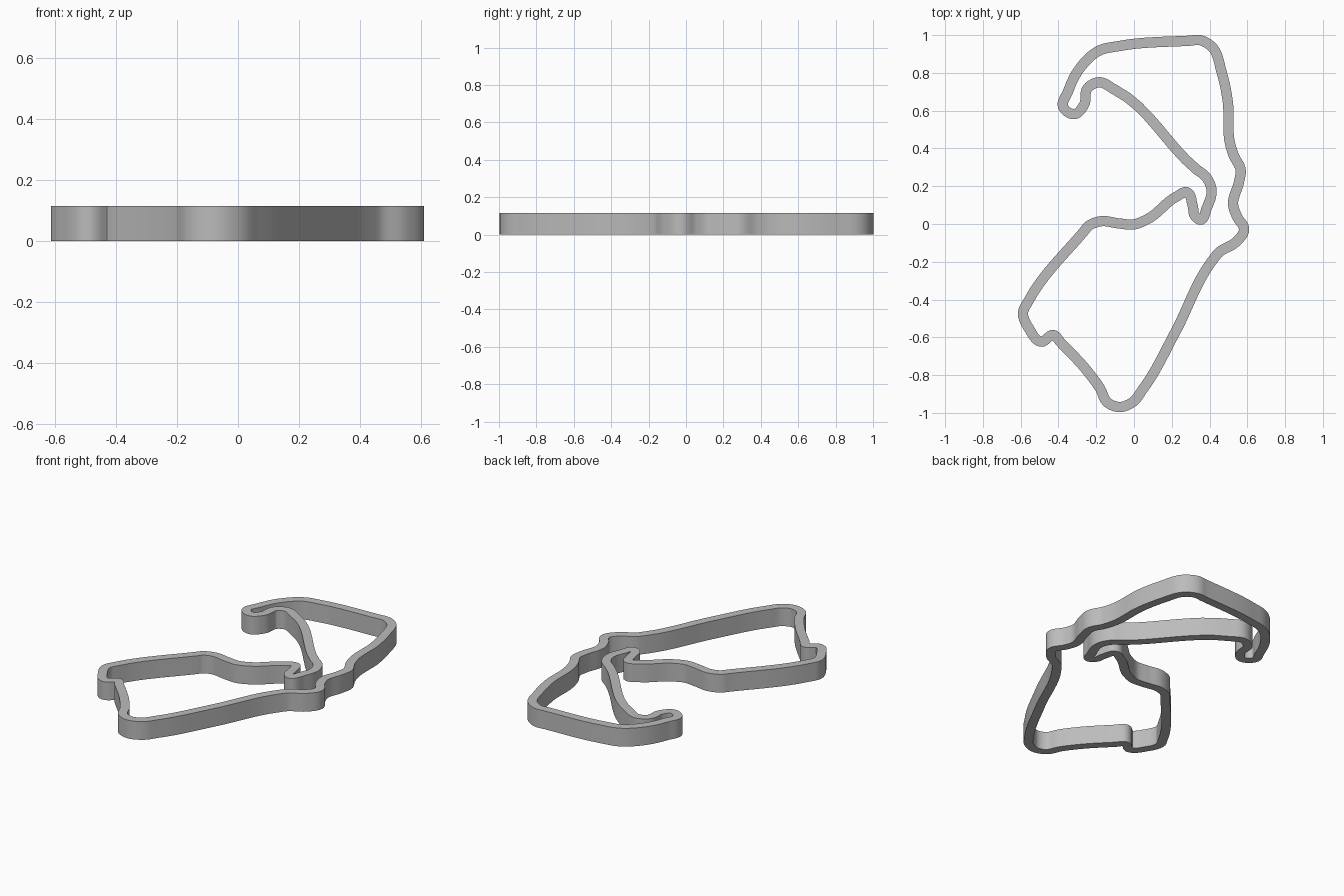
import bpy
import bmesh
from mathutils import Vector
from mathutils.geometry import interpolate_bezier

HALF_WIDTH = .027
HEIGHT = .115
STEPS = 8

# Remove the default object
default = bpy.data.objects.get("Cube")
if default:
    bpy.data.objects.remove(default, do_unlink=True)

# Centre line of the circuit, clockwise from the top corner
upper_right = [(.29, .97), (.35, .973), (.405, .945), (.465, .8), (.495, .66),
               (.51, .42), (.527, .365), (.565, .285), (.555, .22), (.525, .1),
               (.545, .04), (.583, -.03), (.54, -.095), (.45, -.15), (.41, -.2)]
lower_loop = [(.22, -.57), (.05, -.87), (-.01, -.945), (-.077, -.969),
              (-.14, -.945), (-.18, -.87), (-.25, -.775), (-.39, -.625),
              (-.425, -.588), (-.49, -.623), (-.555, -.555), (-.587, -.465),
              (-.56, -.41), (-.27, -.045), (-.24, -.01), (-.18, .014),
              (-.08, .003), (0, -.002), (.07, .025)]
hook = [(.225, .145), (.28, .168), (.31, .1), (.325, .04), (.35, .023),
        (.385, .085), (.41, .185), (.38, .25), (.33, .29)]
upper_left = [(-.1, .71), (-.19, .75), (-.245, .72), (-.265, .63),
              (-.315, .582), (-.375, .62), (-.35, .7), (-.29, .82),
              (-.18, .92), (-.08, .942)]
knots = [Vector(p) for p in upper_right + lower_loop + hook + upper_left]
count = len(knots)


def tangent(i):
    """Unit direction at a knot, favouring its shorter neighbouring segment."""
    before = knots[i] - knots[i - 1]
    after = knots[(i + 1) % count] - knots[i]
    blend = before / before.length_squared + after / after.length_squared
    return blend.normalized()


# Smooth closed path through the knots
path = []
for i in range(count):
    j = (i + 1) % count
    a, b = knots[i], knots[j]
    reach = (b - a).length / 3
    curve = interpolate_bezier(a, a + tangent(i) * reach,
                               b - tangent(j) * reach, b, STEPS + 1)
    path += [Vector(p[:2]) for p in curve[:-1]]

# Sweep a rectangular section along the path
bm = bmesh.new()
rings = []
for i, point in enumerate(path):
    along = (path[(i + 1) % len(path)] - path[i - 1]).normalized()
    side = Vector((-along.y, along.x)) * HALF_WIDTH
    outer, inner = point + side, point - side
    section = [(outer, 0), (outer, HEIGHT), (inner, HEIGHT), (inner, 0)]
    rings.append([bm.verts.new((p.x, p.y, z)) for p, z in section])
for i, ring in enumerate(rings):
    previous = rings[i - 1]
    for k in range(len(ring)):
        n = (k + 1) % len(ring)
        bm.faces.new((previous[k], previous[n], ring[n], ring[k]))
bmesh.ops.recalc_face_normals(bm, faces=bm.faces)

mesh = bpy.data.meshes.new("circuit_track")
bm.to_mesh(mesh)
bm.free()
track = bpy.data.objects.new("circuit_track", mesh)
bpy.context.collection.objects.link(track)

# Plain grey finish
grey = bpy.data.materials.new("plain_grey")
grey.use_nodes = True
colour = (.5, .5, .5, 1)
grey.diffuse_color = colour
grey.node_tree.nodes["Principled BSDF"].inputs["Base Color"].default_value = colour
mesh.materials.append(grey)

# Smooth walls with crisp rims
bpy.ops.object.select_all(action='DESELECT')
track.select_set(True)
bpy.context.view_layer.objects.active = track
bpy.ops.object.shade_smooth_by_angle()
